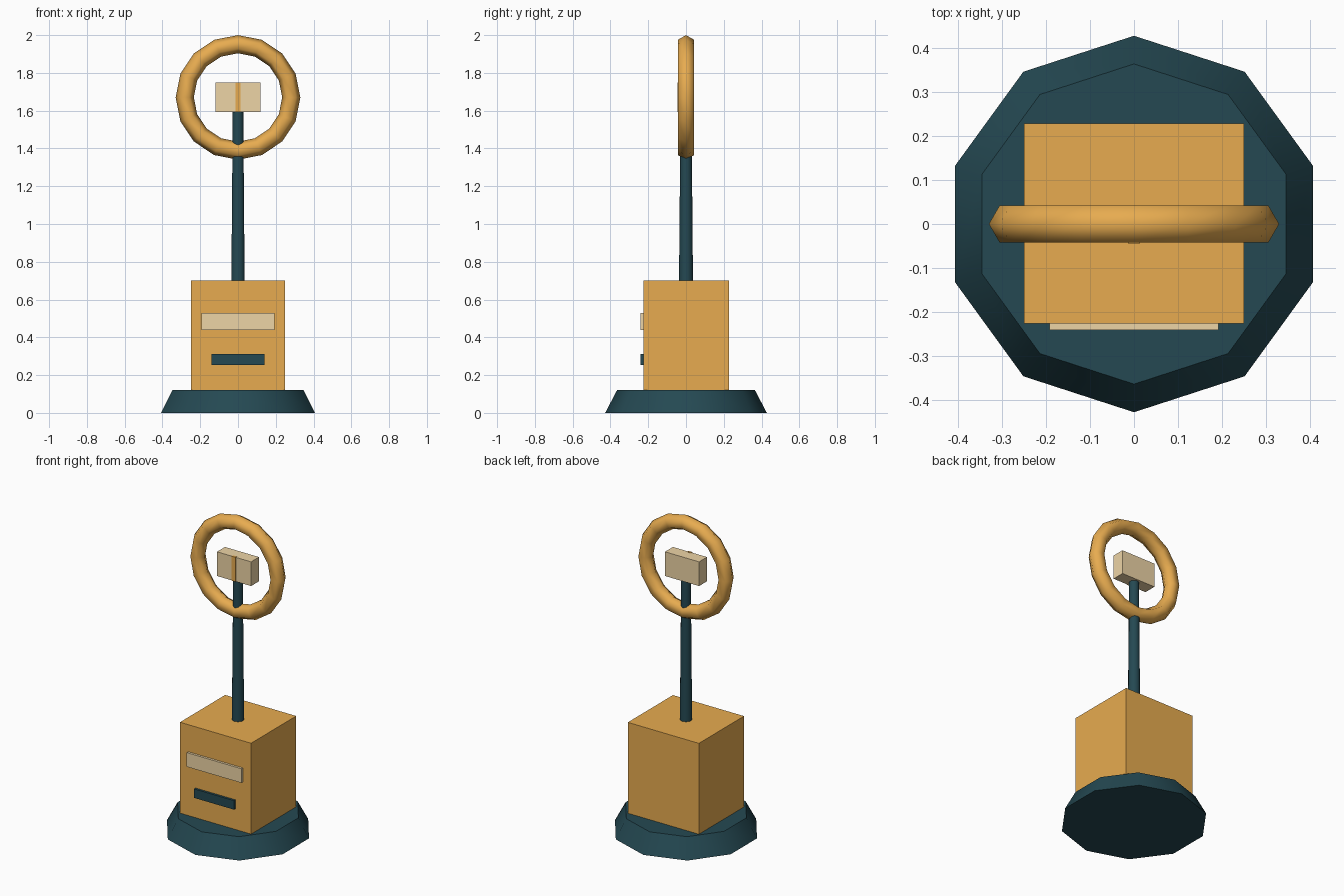
import bpy
from math import radians, pi

if "Cube" in bpy.data.objects:
    bpy.data.objects.remove(bpy.data.objects["Cube"])


def material(name, rgb):
    m = bpy.data.materials.new(name)
    m.diffuse_color = (*rgb, 1)
    m.use_nodes = True
    m.node_tree.nodes["Principled BSDF"].inputs["Base Color"].default_value = m.diffuse_color
    return m


ORANGE = material("warm_orange", (0.80, 0.41, 0.08))
DARK = material("dark_teal", (0.018, 0.066, 0.085))
CREAM = material("cream", (0.85, 0.66, 0.38))


def finish(name, mat, smooth=None):
    ob = bpy.context.object
    ob.name = ob.data.name = name
    ob.data.materials.append(mat)
    bpy.ops.object.transform_apply(location=True, rotation=True, scale=True)
    if smooth:
        bpy.ops.object.shade_smooth_by_angle(angle=radians(smooth))
    return ob


def box(name, mat, x, y, z):
    """Box spanning the given (min, max) ranges."""
    spans = (x, y, z)
    bpy.ops.mesh.primitive_cube_add(size=1, location=[(a + b) / 2 for a, b in spans])
    bpy.context.object.scale = [b - a for a, b in spans]
    return finish(name, mat)


def taper(name, mat, sides, r1, r2, z0, z1, smooth):
    bpy.ops.mesh.primitive_cone_add(vertices=sides, radius1=r1, radius2=r2,
                                    depth=z1 - z0, location=(0, 0, (z0 + z1) / 2))
    return finish(name, mat, smooth)


# Ten-sided foot and tapered post
taper("base", DARK, 10, 0.428, 0.364, 0, 0.122, 40)
taper("post", DARK, 10, 0.037, 0.029, 0.69, 1.62, 50)

# Cabinet with front label plate and slot
box("cabinet", ORANGE, (-0.25, 0.25), (-0.226, 0.228), (0.115, 0.70))
box("label_plate", CREAM, (-0.192, 0.192), (-0.241, -0.22), (0.438, 0.528))
box("slot", DARK, (-0.14, 0.14), (-0.241, -0.22), (0.254, 0.311))

# Upright ring on the post
bpy.ops.mesh.primitive_torus_add(major_segments=16, minor_segments=6,
                                 major_radius=0.282, minor_radius=0.048,
                                 location=(0, 0, 1.67), rotation=(pi / 2, 0, 0))
finish("ring", ORANGE, 80)

# Small block with a front stripe inside the ring
box("sign_block", CREAM, (-0.12, 0.12), (-0.04, 0.04), (1.594, 1.748))
box("sign_stripe", ORANGE, (-0.014, 0.014), (-0.044, -0.03), (1.594, 1.75))
